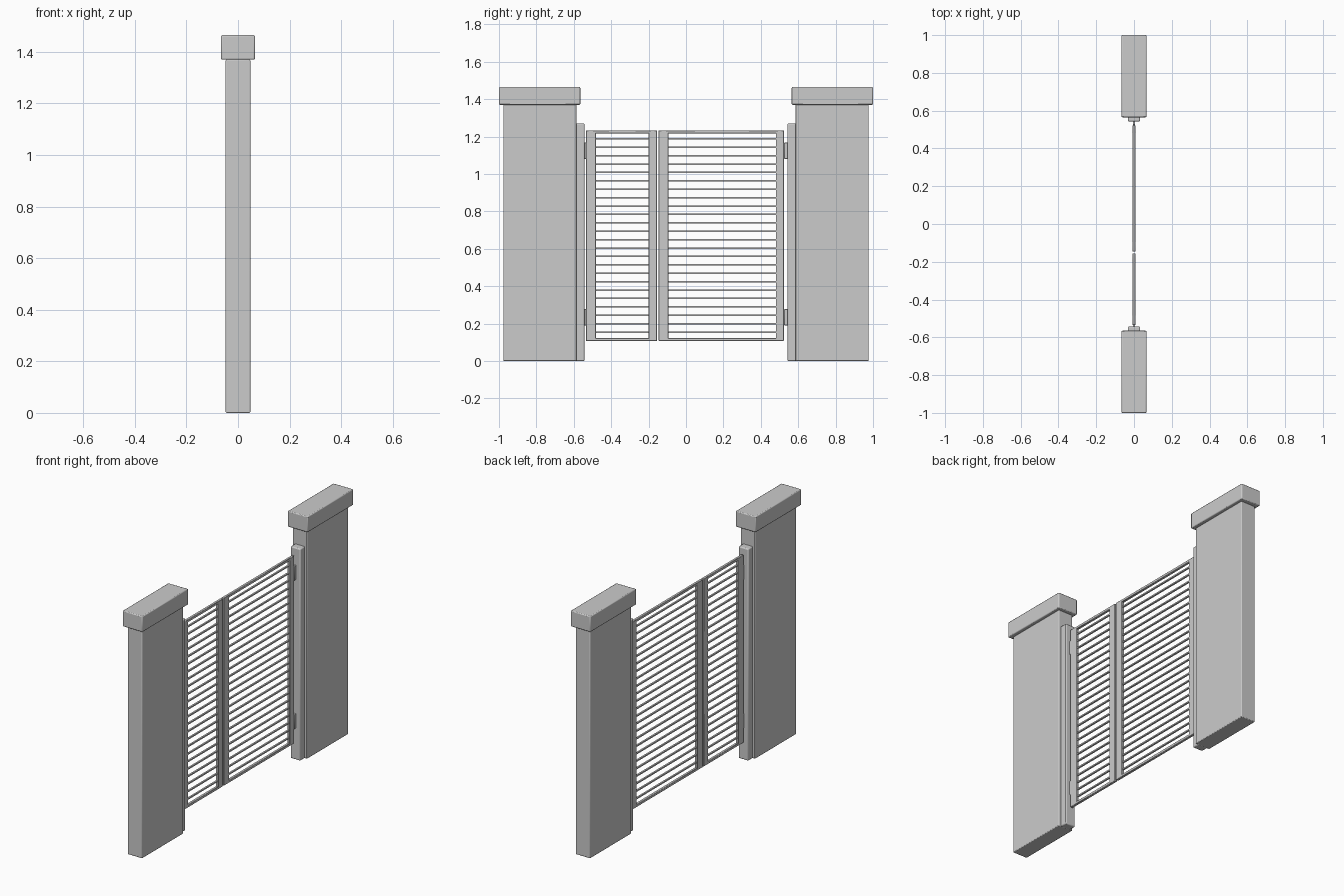
import bpy
from mathutils import Vector

cube = bpy.data.objects.get("Cube")
if cube:
    bpy.data.objects.remove(cube, do_unlink=True)

grey = bpy.data.materials.new("plain grey")
grey.use_nodes = True
grey.diffuse_color = (0.6, 0.6, 0.6, 1)
grey.node_tree.nodes["Principled BSDF"].inputs["Base Color"].default_value = (0.6, 0.6, 0.6, 1)


def box(name, half_x, y, z, bevel=0.0, segments=1):
    """Box centred on x = 0, spanning the y and z ranges."""
    bpy.ops.mesh.primitive_cube_add(size=1, location=(0, sum(y) / 2, sum(z) / 2))
    ob = bpy.context.object
    ob.name = name
    size = Vector((half_x * 2, y[1] - y[0], z[1] - z[0]))
    for v in ob.data.vertices:
        v.co *= size
    ob.data.materials.append(grey)
    if bevel:
        mod = ob.modifiers.new("soft edges", "BEVEL")
        mod.width = bevel
        mod.segments = segments
        bpy.ops.object.shade_smooth_by_angle()
    return ob


def pillar(side, sign):
    """Capped wall pillar with its gate post and two hinges."""
    def span(a, b):
        return sorted((sign * a, sign * b))
    box(side + "_pillar", 0.048, span(0.585, 0.977), (0, 1.37), 0.004, 2)
    box(side + "_pillar_cap", 0.066, span(0.565, 1.0), (1.37, 1.465), 0.005, 2)
    box(side + "_gate_post", 0.033, span(0.543, 0.592), (0, 1.27), 0.006, 2)
    for label, z in (("lower", 0.19), ("upper", 1.08)):
        box(f"{side}_{label}_hinge", 0.006, span(0.525, 0.55), (z, z + 0.087), 0.002)


def gate(name, outer, inner):
    """Framed gate leaf filled with evenly spaced horizontal slats."""
    low, high = 0.107, 1.233
    box(name + "_near_stile", 0.008, (outer[0], inner[0]), (low, high), 0.002)
    box(name + "_far_stile", 0.008, (inner[1], outer[1]), (low, high), 0.002)
    rail = (inner[0] - 0.004, inner[1] + 0.004)
    box(name + "_bottom_rail", 0.008, rail, (low, low + 0.016), 0.002)
    box(name + "_top_rail", 0.008, rail, (high - 0.016, high), 0.002)
    for i in range(24):
        z = 0.155 + i * 0.0449
        box(f"{name}_slat_{i + 1}", 0.005, rail, (z - 0.004, z + 0.004))


pillar("front", -1)
pillar("back", 1)
gate("narrow_gate", (-0.535, -0.155), (-0.482, -0.2))
gate("wide_gate", (-0.146, 0.523), (-0.094, 0.48))
